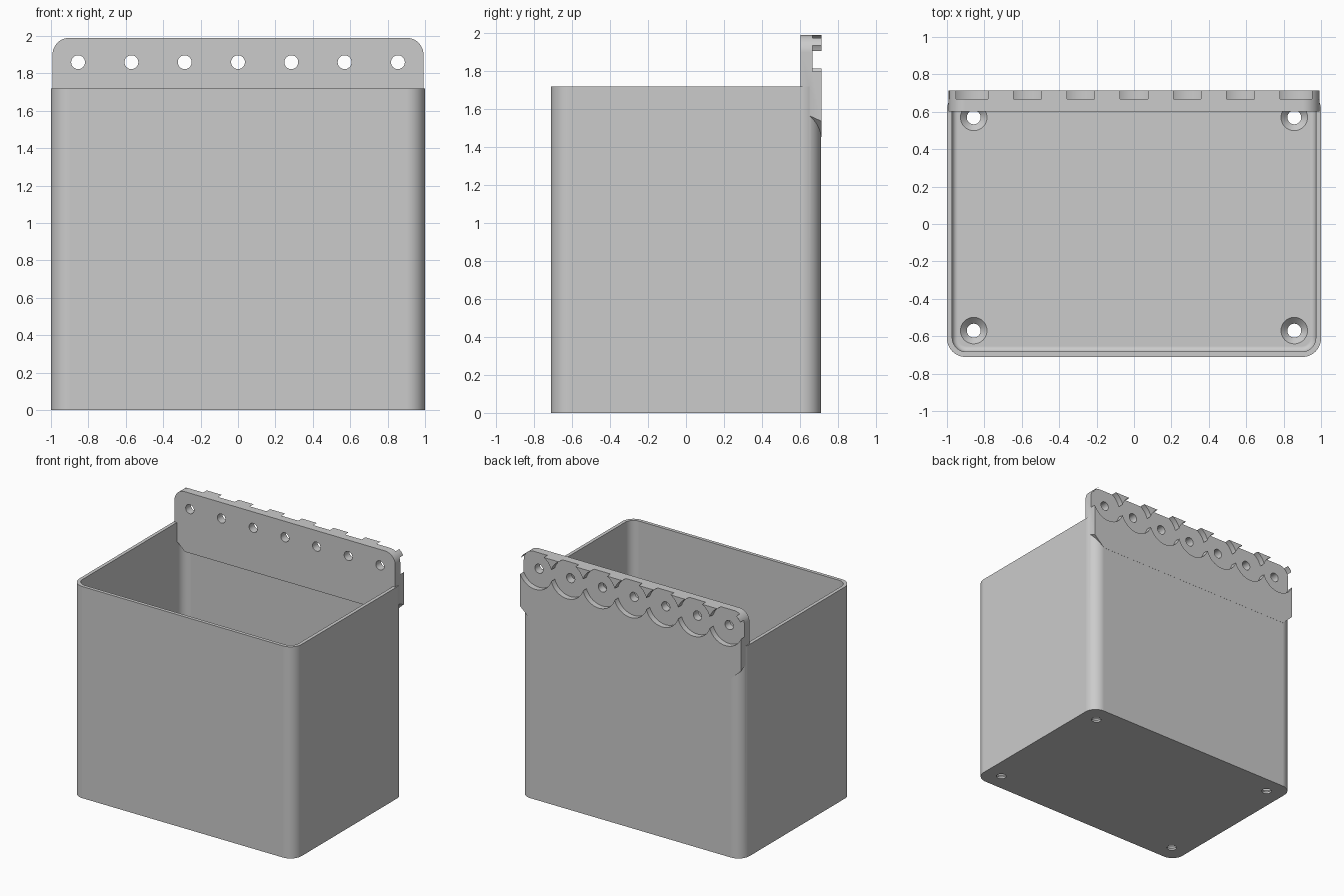
import bpy, bmesh
from math import sin, cos, pi
from mathutils import Matrix, Vector

cube = bpy.data.objects.get("Cube")
if cube:
    bpy.data.objects.remove(cube, do_unlink=True)

grey = bpy.data.materials.new("light grey plastic")
grey.use_nodes = True
COLOUR = (0.6, 0.6, 0.6, 1)
grey.diffuse_color = COLOUR
for node in grey.node_tree.nodes:
    if node.type == 'BSDF_PRINCIPLED':
        node.inputs["Base Color"].default_value = COLOUR


def make_object(name, bm):
    bmesh.ops.recalc_face_normals(bm, faces=bm.faces)
    mesh = bpy.data.meshes.new(name)
    bm.to_mesh(mesh)
    bm.free()
    mesh.materials.append(grey)
    obj = bpy.data.objects.new(name, mesh)
    bpy.context.collection.objects.link(obj)
    return obj


def prism(points, start, end):
    """Extrude a closed outline of 3D points from start to end."""
    bm = bmesh.new()
    base = bm.faces.new([bm.verts.new(Vector(p) + Vector(start)) for p in points])
    new = bmesh.ops.extrude_face_region(bm, geom=[base])["geom"]
    verts = [v for v in new if isinstance(v, bmesh.types.BMVert)]
    bmesh.ops.translate(bm, verts=verts, vec=Vector(end) - Vector(start))
    return bm


def arc(cx, cy, r, a0, steps=12):
    return [(cx + r * cos(a0 + pi / 2 * i / steps), cy + r * sin(a0 + pi / 2 * i / steps))
            for i in range(steps + 1)]


def rounded_rect(hx, hy, r):
    pts = []
    for k, (sx, sy) in enumerate([(1, 1), (-1, 1), (-1, -1), (1, -1)]):
        pts += arc(sx * (hx - r), sy * (hy - r), r, k * pi / 2)
    return [(x, y, 0) for x, y in pts]


def add_cone(bm, r1, r2, depth, centre, along_y=False, segments=32):
    m = Matrix.Translation(centre)
    if along_y:
        m = m @ Matrix.Rotation(pi / 2, 4, 'X')
    bmesh.ops.create_cone(bm, cap_ends=True, segments=segments, radius1=r1,
                          radius2=r2, depth=depth, matrix=m)


def combine(target, other, operation):
    mod = target.modifiers.new("combine", 'BOOLEAN')
    mod.operation = operation
    mod.solver = 'EXACT'
    mod.object = other
    bpy.context.view_layer.objects.active = target
    bpy.ops.object.modifier_apply(modifier=mod.name)
    bpy.data.objects.remove(other, do_unlink=True)


HX, HY, RIM, FLOOR, WALL = 1.0, 0.711, 1.72, 0.05, 0.028
HOLE_Z, PITCH, BACK, FRONT = 1.86, 0.285, 0.713, 0.602

# Open box with rounded upright corners
box = make_object("storage_box", prism(rounded_rect(HX, HY, 0.1), (0, 0, 0), (0, 0, RIM)))

# Cavity with a small fillet around the floor
bm = prism(rounded_rect(HX - WALL, HY - WALL, 0.075), (0, 0, FLOOR), (0, 0, RIM + 0.2))
floor_edges = [e for e in bm.edges if all(v.co.z < FLOOR + 0.01 for v in e.verts)]
bmesh.ops.bevel(bm, geom=floor_edges, offset=0.03, segments=4, profile=0.5, affect='EDGES')
combine(box, make_object("cavity_cutter", bm), 'DIFFERENCE')

# Hanging panel: rounded top corners, chamfered lower ears
half = [(0.9, 1.452), (0.992, 1.537)] + arc(0.992 - 0.09, 1.99 - 0.09, 0.09, 0)
outline = half + [(-x, z) for x, z in reversed(half)]
bm = prism([(x, 0, z) for x, z in outline], (0, FRONT, 0), (0, BACK, 0))
for v in bm.verts:
    if v.co.z < 1.6 and v.co.y < FRONT + 0.01:
        v.co.z += 0.05
combine(box, make_object("hanging_panel", bm), 'UNION')

# Overlapping round pockets in the back of the panel
for i in range(-3, 4):
    bm = bmesh.new()
    add_cone(bm, 0.15, 0.15, 0.2, (i * PITCH, 0.667 + 0.1, HOLE_Z), True, 64)
    combine(box, make_object("pocket_cutter", bm), 'DIFFERENCE')

# Row of screw holes through the panel
bm = bmesh.new()
for i in range(-3, 4):
    add_cone(bm, 0.037, 0.037, 0.4, (i * PITCH, 0.65, HOLE_Z), True)
combine(box, make_object("screw_hole_cutter", bm), 'DIFFERENCE')

# Countersunk holes in the floor corners
for r1, r2, depth, z in [(0.037, 0.037, 0.3, 0), (0.037, 0.072, 0.036, FLOOR - 0.017)]:
    bm = bmesh.new()
    for sx in (-1, 1):
        for sy in (-1, 1):
            add_cone(bm, r1, r2, depth, (sx * 0.857, sy * 0.57, z))
    combine(box, make_object("floor_hole_cutter", bm), 'DIFFERENCE')

# Smooth curves, keep edges sharp
bpy.ops.object.select_all(action='DESELECT')
box.select_set(True)
bpy.context.view_layer.objects.active = box
bpy.ops.object.shade_smooth_by_angle(angle=pi / 6)
weighted = box.modifiers.new("flat walls", 'WEIGHTED_NORMAL')
weighted.keep_sharp = True
